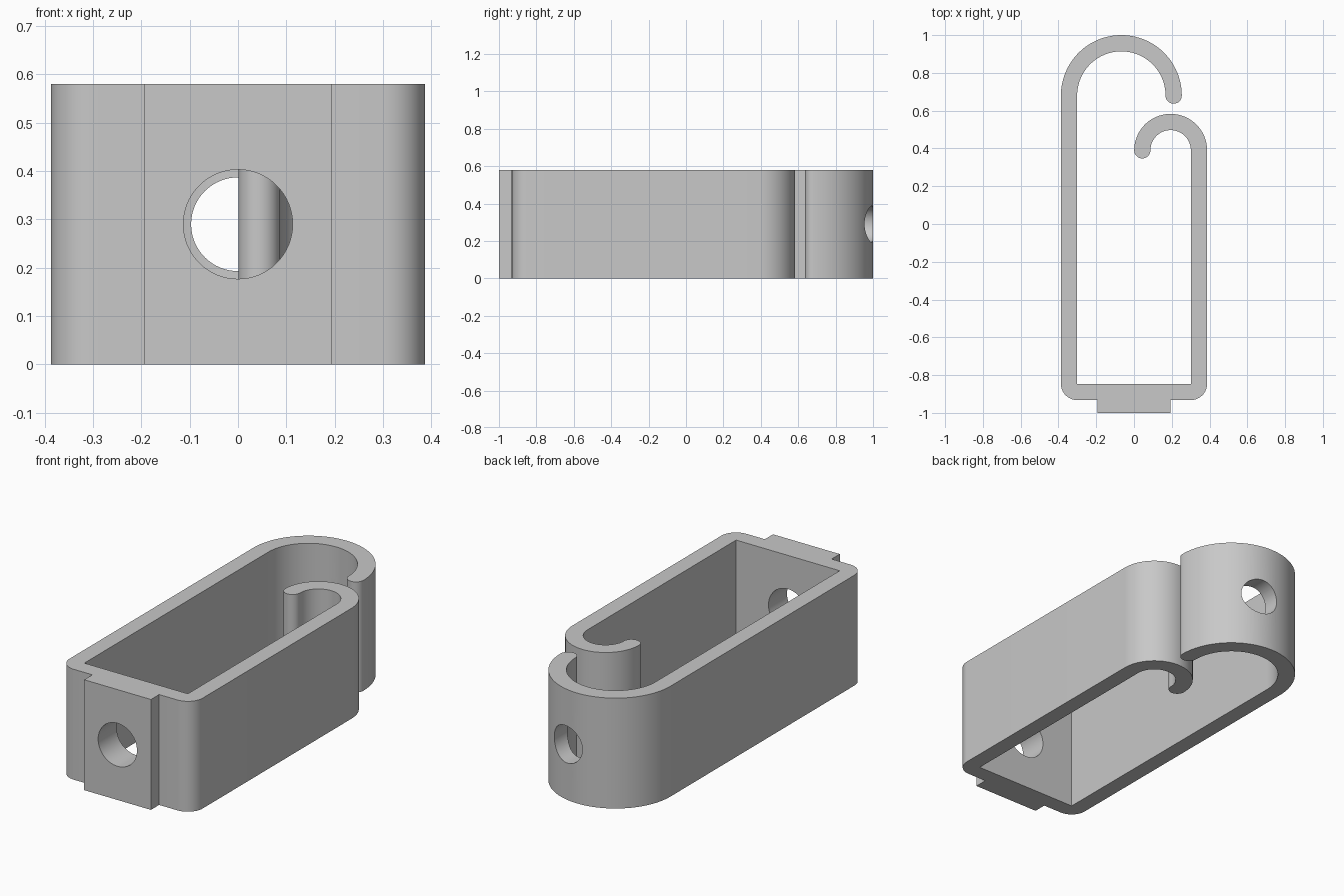
import bpy, bmesh
from math import sin, cos, radians, pi

if "Cube" in bpy.data.objects:
    bpy.data.objects.remove(bpy.data.objects["Cube"], do_unlink=True)

HEIGHT = 0.58
HALF = 0.387      # half width of the link
WALL = 0.086      # wall thickness
BASE = -0.932     # outer face of the front wall
TIP = WALL / 2


def arc(cx, cy, r, start, end, steps):
    """Points along an arc, angles in degrees."""
    angles = [radians(start + (end - start) * i / steps) for i in range(steps + 1)]
    return [(cx + r * cos(a), cy + r * sin(a)) for a in angles]


def mesh_object(name, bm):
    bmesh.ops.recalc_face_normals(bm, faces=bm.faces)
    mesh = bpy.data.meshes.new(name)
    bm.to_mesh(mesh)
    bm.free()
    obj = bpy.data.objects.new(name, mesh)
    bpy.context.collection.objects.link(obj)
    return obj


# Outline: big hook on the left arm, small hook on the right arm
big_r, big_y = 0.32, 0.68
big_x = -HALF + big_r
small_r, small_y = 0.193, 0.39
small_x = HALF - small_r
inner = HALF - WALL
pad = 0.194

outline = []
# front wall with its raised pad and rounded corners
outline += arc(-HALF + WALL, BASE + WALL, WALL, 180, 270, 12)
outline += [(-pad, BASE), (-pad, -1), (pad, -1), (pad, BASE)]
outline += arc(HALF - WALL, BASE + WALL, WALL, 270, 360, 12)
# right arm and small hook
outline += arc(small_x, small_y, small_r, 0, 180, 40)
outline += arc(small_x - small_r + TIP, small_y, TIP, 180, 360, 16)[1:]
outline += arc(small_x, small_y, small_r - WALL, 180, 0, 32)[1:]
# inside corners
outline += [(inner, BASE + WALL), (-inner, BASE + WALL)]
# left arm and big hook
outline += arc(big_x, big_y, big_r - WALL, 180, 0, 48)
outline += arc(big_x + big_r - TIP, big_y, TIP, 180, 360, 16)[1:]
outline += arc(big_x, big_y, big_r, 0, 180, 56)[1:]

bm = bmesh.new()
face = bm.faces.new([bm.verts.new((x, y, 0)) for x, y in outline])
ext = bmesh.ops.extrude_face_region(bm, geom=[face])
top = [v for v in ext["geom"] if isinstance(v, bmesh.types.BMVert)]
bmesh.ops.translate(bm, verts=top, vec=(0, 0, HEIGHT))
link = mesh_object("hooked_link", bm)

# Material
grey = bpy.data.materials.new("plain grey")
grey.use_nodes = True
colour = (0.58, 0.58, 0.58, 1)
grey.diffuse_color = colour
grey.node_tree.nodes["Principled BSDF"].inputs["Base Color"].default_value = colour
link.data.materials.append(grey)


# Round holes through the front wall and the back of the big hook
def drill(name, radius, y0, y1):
    bm = bmesh.new()
    bmesh.ops.create_cone(bm, cap_ends=True, segments=64, radius1=radius,
                          radius2=radius, depth=y1 - y0)
    for v in bm.verts:
        x, y, z = v.co
        v.co = (x, z + (y0 + y1) / 2, y + HEIGHT / 2)
    cutter = mesh_object(name, bm)
    cutter.hide_render = True
    cutter.data.materials.append(grey)
    mod = link.modifiers.new(name, "BOOLEAN")
    mod.operation = "DIFFERENCE"
    mod.solver = "EXACT"
    mod.object = cutter
    bpy.context.view_layer.objects.active = link
    bpy.ops.object.modifier_apply(modifier=mod.name)
    bpy.data.objects.remove(cutter, do_unlink=True)


drill("front_hole", 0.113, -1.1, -0.7)
drill("back_hole", 0.097, 0.75, 1.1)

# Smooth curves, sharp edges
bpy.ops.object.select_all(action="DESELECT")
link.select_set(True)
bpy.context.view_layer.objects.active = link
bpy.ops.object.shade_smooth_by_angle(angle=pi / 6)
